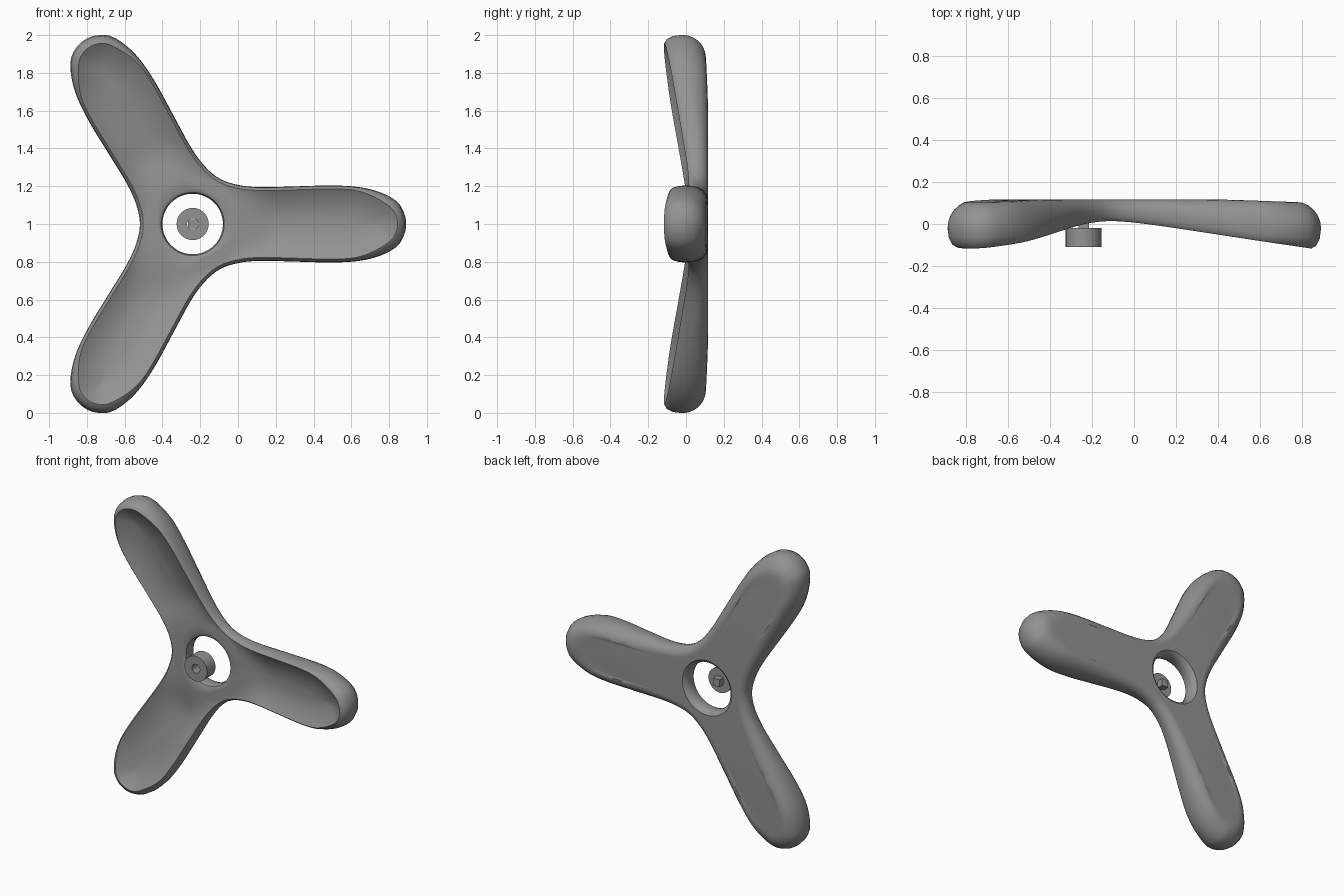
import bpy, bmesh
from math import sin, cos, pi, tau, sqrt
from mathutils import Vector

if "Cube" in bpy.data.objects:
    bpy.data.objects.remove(bpy.data.objects["Cube"])

CX, CZ = -0.24, 1.0
SUB = 5

# half outline of one blade: (distance along blade, half width), neck to tip
HALF = [(.14, .242), (.24, .207), (.36, .195), (.54, .199), (.74, .204), (.89, .194),
        (1.0, .165), (1.08, .12), (1.118, .062), (1.13, 0)]

grey = bpy.data.materials.new("dark_grey")
grey.diffuse_color = (.29, .29, .29, 1)
grey.use_nodes = True
grey.node_tree.nodes["Principled BSDF"].inputs["Base Color"].default_value = grey.diffuse_color


def rot(p, a):
    return Vector((p[0] * cos(a) - p[1] * sin(a), p[0] * sin(a) + p[1] * cos(a)))


def clamp01(v):
    return max(0.0, min(1.0, v))


def smooth(a, b, v):
    t = clamp01((v - a) / (b - a))
    return t * t * (3 - 2 * t)


def spline(pts):
    """Closed Catmull-Rom curve."""
    out, n = [], len(pts)
    for i in range(n):
        a, b, c, d = (pts[(i + k) % n] for k in (-1, 0, 1, 2))
        for j in range(SUB):
            t = j / SUB
            out.append(.5 * (2 * b + (c - a) * t + (2 * a - 5 * b + 4 * c - d) * t * t
                             + (3 * b - a - 3 * c + d) * t ** 3))
    return out


def edge_distance(p, loop):
    best = 9.0
    px, pz = p
    for (ax, az, dx, dz, l2) in loop:
        t = ((px - ax) * dx + (pz - az) * dz) / l2
        t = 0 if t < 0 else 1 if t > 1 else t
        d = (px - ax - t * dx) ** 2 + (pz - az - t * dz) ** 2
        if d < best:
            best = d
    return sqrt(best)


# full three-blade outline, running counter-clockwise from the -60 degree neck
blade = [(s, -t) for s, t in HALF] + [(s, t) for s, t in HALF[-2:0:-1]]
control = [rot(p, k * tau / 3) for k in range(3) for p in blade]
outline = spline(control)
N = len(outline)
inward = []
for i in range(N):
    d = (outline[(i + 1) % N] - outline[i - 1]).normalized()
    inward.append(Vector((-d.y, d.x)))

BACK = .117


def front_y(r):
    return .014 - .13 * clamp01((r - .26) / .82)


# sharp front rim, slightly inset from the outline
rim = [p + n * (.018 + .027 * smooth(.85, 1.1, p.length)) for p, n in zip(outline, inward)]
segs = []
for i in range(N):
    a, d = rim[i], rim[(i + 1) % N] - rim[i]
    segs.append((a.x, a.y, d.x, d.y, d.length_squared))


def back_y(r):
    return BACK - .012 * smooth(.6, 1.1, r)


def section(i):
    """Closed section loop: wall, rounded back, hub hole, scooped front."""
    p, n = outline[i], inward[i]
    r = p.length
    hole = rot((1, 0), -pi / 3 + tau * i / N)
    mid = .06 - .08 * smooth(.3, 1.0, r)
    c = .055 + .025 * smooth(.3, .7, r) + .04 * smooth(.9, 1.12, r)
    out = []
    for k in range(7):
        a = k / 6 * pi / 2
        out.append((p + n * c * (1 - cos(a)), mid + (back_y(r) - mid) * sin(a)))
    start, end = p + n * c, hole * .185
    for k in range(1, 15):
        q = start.lerp(end, k / 14)
        y = back_y(r) + (BACK - back_y(r)) * smooth(0, .6, k / 14)
        out.append((q, y))
    out += [(hole * .168, .104), (hole * .16, .08), (hole * .16, .045), (hole * .167, .022)]
    start, end = hole * .182, rim[i]
    for k in range(25):
        q = start.lerp(end, sin(k / 24 * pi / 2))
        d = edge_distance(q, segs) if k < 24 else 0
        dish = (1 - (1 - clamp01(d / .17)) ** 2) * smooth(.22, .46, q.length)
        out.append((q, front_y(q.length) + .048 * dish))
    yr = front_y(rim[i].length)
    for k in (1, 2):
        a = k / 3 * pi / 2
        out.append((rim[i].lerp(p, sin(a)), mid + (yr - mid) * cos(a)))
    return out


def finish(bm, name):
    bmesh.ops.recalc_face_normals(bm, faces=bm.faces)
    me = bpy.data.meshes.new(name)
    bm.to_mesh(me)
    bm.free()
    me.materials.append(grey)
    ob = bpy.data.objects.new(name, me)
    bpy.context.collection.objects.link(ob)
    bpy.ops.object.select_all(action='DESELECT')
    ob.select_set(True)
    bpy.context.view_layer.objects.active = ob
    bpy.ops.object.shade_smooth_by_angle(angle=.65)
    return ob


def ring_mesh(loops, name):
    """Surface closed in both directions."""
    bm = bmesh.new()
    grid = [[bm.verts.new((CX + q[0], y, CZ + q[1])) for q, y in lp] for lp in loops]
    n, m = len(grid), len(grid[0])
    for i in range(n):
        for j in range(m):
            a, b = grid[i], grid[(i + 1) % n]
            bm.faces.new((a[j], b[j], b[(j + 1) % m], a[(j + 1) % m]))
    return finish(bm, name)


# three scooped blades with open centre
third = [section(i) for i in range(N // 3)]
loops = [[(rot(q, k * tau / 3), y) for q, y in lp] for k in range(3) for lp in third]
ring_mesh(loops, "propeller_blades")

# hub collar with a bore
profile = [(.085, -.11), (.085, -.02), (.03, -.02), (.03, -.11)]
ring_mesh([[(rot((r, 0), a * tau / 32), y) for r, y in profile] for a in range(32)], "hub_collar")

# square peg behind the collar
bm = bmesh.new()
bmesh.ops.create_cube(bm, size=1)
bmesh.ops.scale(bm, vec=(.05, .045, .05), verts=bm.verts)
bmesh.ops.translate(bm, vec=(CX, -.003, CZ), verts=bm.verts)
finish(bm, "hub_peg")
